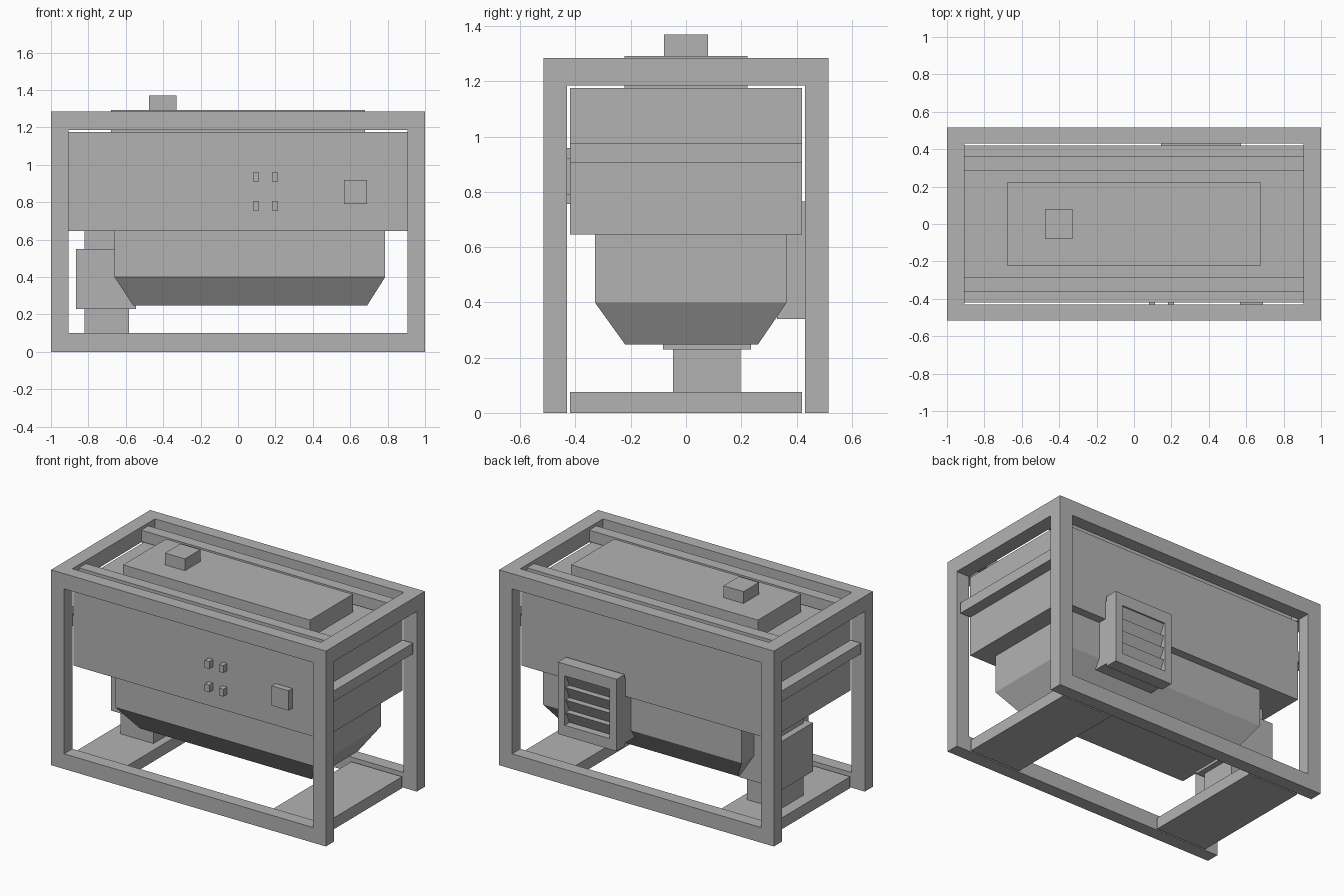
import bpy, bmesh

if "Cube" in bpy.data.objects:
    bpy.data.objects.remove(bpy.data.objects["Cube"], do_unlink=True)

grey = bpy.data.materials.new("plain_grey")
grey.use_nodes = True
colour = (0.45, 0.45, 0.45, 1)
grey.diffuse_color = colour
grey.node_tree.nodes["Principled BSDF"].inputs["Base Color"].default_value = colour


def finish(name, bm):
    bmesh.ops.recalc_face_normals(bm, faces=bm.faces)
    mesh = bpy.data.meshes.new(name)
    bm.to_mesh(mesh)
    bm.free()
    mesh.materials.append(grey)
    obj = bpy.data.objects.new(name, mesh)
    bpy.context.collection.objects.link(obj)
    return obj


def loop(bm, x, y, z):
    """Rectangle of four vertices at one height."""
    return [bm.verts.new((a, b, z)) for a, b in
            ((x[0], y[0]), (x[1], y[0]), (x[1], y[1]), (x[0], y[1]))]


def bridge(bm, a, b):
    n = len(a)
    for i in range(n):
        j = (i + 1) % n
        bm.faces.new((a[i], a[j], b[j], b[i]))


def loft(name, *sections):
    """Closed solid through rectangular sections (x range, y range, z)."""
    bm = bmesh.new()
    loops = [loop(bm, *s) for s in sections]
    for a, b in zip(loops, loops[1:]):
        bridge(bm, a, b)
    bm.faces.new(loops[0])
    bm.faces.new(loops[-1])
    return finish(name, bm)


def box(name, x, y, z):
    return loft(name, (x, y, z[0]), (x, y, z[1]))


def ring(name, x, z, hole_x, hole_z, y):
    """Rectangular frame in the xz plane, y[0] to y[1] thick."""
    bm = bmesh.new()

    def rect(xs, zs, d):
        return [bm.verts.new((a, d, b)) for a, b in
                ((xs[0], zs[0]), (xs[1], zs[0]), (xs[1], zs[1]), (xs[0], zs[1]))]
    o0, o1 = rect(x, z, y[0]), rect(x, z, y[1])
    i0, i1 = rect(hole_x, hole_z, y[0]), rect(hole_x, hole_z, y[1])
    for a, b in ((o0, o1), (o1, i1), (i1, i0), (i0, o0)):
        bridge(bm, a, b)
    return finish(name, bm)


def extrude_x(name, profile, x):
    """Extrude a yz profile along x."""
    bm = bmesh.new()
    a, b = [[bm.verts.new((d, y, z)) for y, z in profile] for d in x]
    bridge(bm, a, b)
    bm.faces.new(a)
    bm.faces.new(b)
    return finish(name, bm)


def span(side, near, far):
    return sorted((side * near, side * far))


# Outer frame: front and back rings joined by end rails
INNER, TOP = 0.905, 1.285
for side, word in ((-1, "front"), (1, "back")):
    ring(word + "_frame", (-1, 1), (0, TOP), (-INNER, INNER), (0.1, 1.185),
         span(side, 0.43, 0.515))
    box(word + "_top_rail", (-INNER, INNER), span(side, 0.287, 0.362), (1.19, 1.265))

for side, word in ((-1, "right"), (1, "left")):
    box(word + "_top_crossbar", span(side, INNER, 1), (-0.43, 0.43), (1.185, TOP))
    box(word + "_side_rail", span(side, INNER, 0.98), (-0.42, 0.42), (0.905, 0.975))
    box(word + "_floor_plate", span(side, 0.53, 0.9), (-0.42, 0.42), (0, 0.075))

# Main housing, lid and cap
box("housing", (-INNER, INNER), (-0.42, 0.42), (0.645, 1.175))
box("lid", (-0.68, 0.68), (-0.223, 0.223), (1.175, 1.292))
box("lid_cap", (-0.475, -0.33), (-0.08, 0.08), (1.292, 1.37))

# Tapered hopper under the housing
loft("hopper", ((-0.56, 0.69), (-0.22, 0.26), 0.247),
     ((-0.66, 0.787), (-0.33, 0.365), 0.4),
     ((-0.66, 0.787), (-0.33, 0.365), 0.645))

# Motor column
box("motor_column", (-0.822, -0.582), (-0.047, 0.197), (0.075, 0.645))
box("motor_box", (-0.865, -0.545), (-0.083, 0.235), (0.23, 0.55))

# Front controls
for col, x in enumerate((0.08, 0.182)):
    for row, z in enumerate((0.755, 0.91)):
        box(f"button_{col}_{row}", (x, x + 0.033), (-0.46, -0.42), (z, z + 0.048))
box("control_box", (0.567, 0.69), (-0.46, -0.42), (0.79, 0.92))

# Rear vent: duct, grille frame and angled louvres
VENT_X, HOLE_X, HOLE_Z = (0.145, 0.572), (0.195, 0.522), (0.39, 0.715)
box("vent_duct", VENT_X, (0.33, 0.44), (0.34, 0.765))
ring("vent_frame", VENT_X, (0.32, 0.793), HOLE_X, HOLE_Z, (0.43, 0.515))
step = (HOLE_Z[1] - HOLE_Z[0]) / 4
for i in range(4):
    low = HOLE_Z[0] + i * step
    extrude_x(f"louvre_{i}", ((0.435, low), (0.465, low), (0.505, low + step), (0.435, low + step)),
              HOLE_X)
